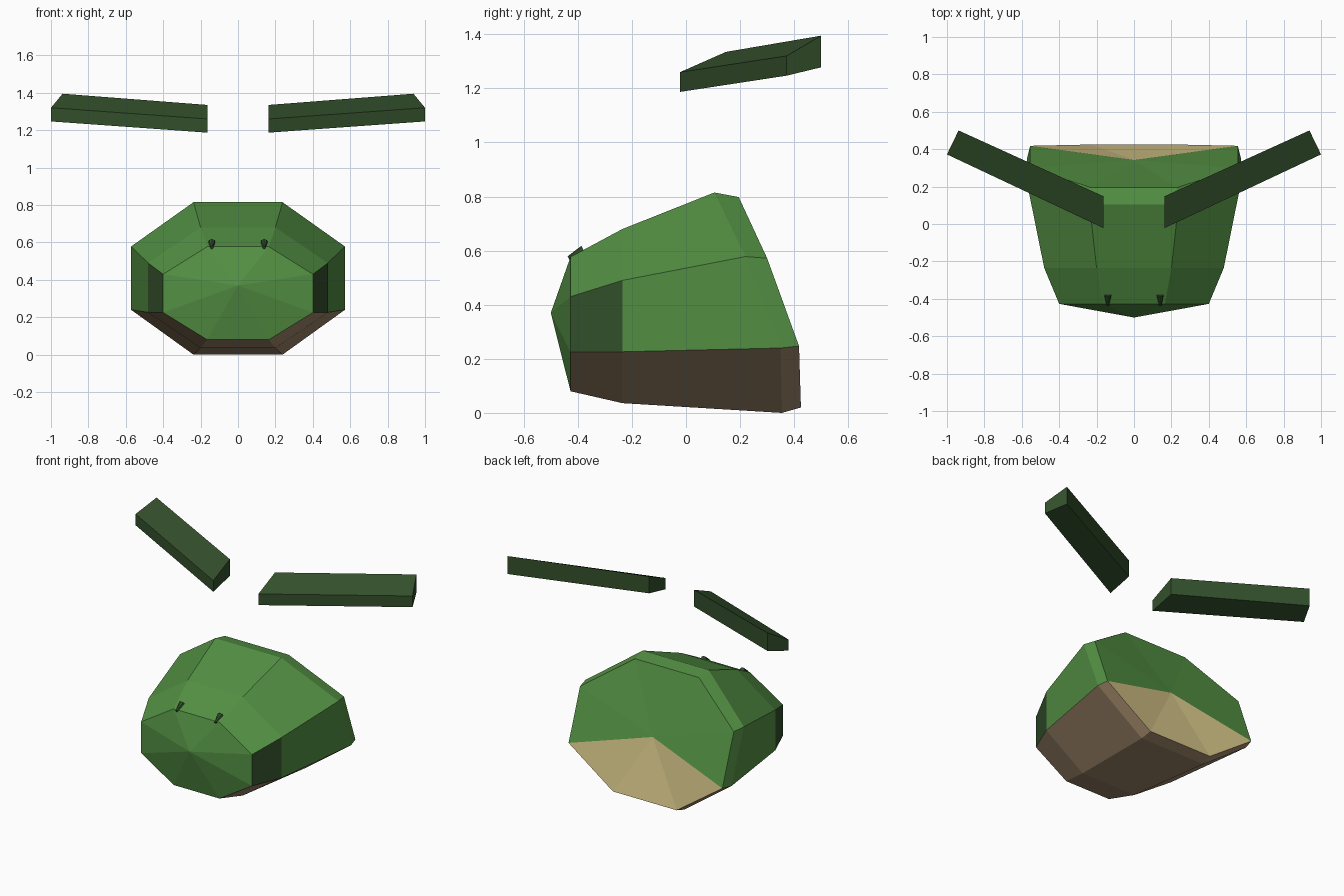
import bpy
import bmesh
from mathutils import Vector

if "Cube" in bpy.data.objects:
    bpy.data.objects.remove(bpy.data.objects["Cube"], do_unlink=True)


def material(name, r, g, b):
    mat = bpy.data.materials.new(name)
    mat.use_nodes = True
    mat.diffuse_color = (r, g, b, 1)
    mat.node_tree.nodes["Principled BSDF"].inputs["Base Color"].default_value = (r, g, b, 1)
    return mat


GREEN = material("leaf green", 0.086, 0.275, 0.056)
DARK = material("dark green", 0.033, 0.08, 0.024)
BROWN = material("belly brown", 0.36, 0.255, 0.15)
TAN = material("tan", 0.67, 0.56, 0.25)


def finish(bm, name, mats):
    bmesh.ops.recalc_face_normals(bm, faces=bm.faces)
    mesh = bpy.data.meshes.new(name)
    bm.to_mesh(mesh)
    bm.free()
    for mat in mats:
        mesh.materials.append(mat)
    obj = bpy.data.objects.new(name, mesh)
    bpy.context.collection.objects.link(obj)
    return obj


def octagon(bm, narrow, wide, levels):
    """Eight-sided ring; levels are (y, z) for top, upper, lower, bottom."""
    half = [(w, y, z) for w, (y, z) in zip((narrow, wide, wide, narrow), levels)]
    ring = half + [(-x, y, z) for x, y, z in reversed(half)]
    return [bm.verts.new(p) for p in ring]


# Body: four octagonal rings from nose to tail, closed by pointed fans
GREEN_I, DARK_I, BROWN_I, TAN_I = range(4)
UNDERSIDE = (2, 3, 4)
CHEEKS = (1, 5)
bm = bmesh.new()
rings = [
    octagon(bm, 0.165, 0.4, [(-0.427, 0.577), (-0.427, 0.43), (-0.427, 0.225), (-0.427, 0.08)]),
    octagon(bm, 0.2, 0.48, [(-0.235, 0.68), (-0.235, 0.49), (-0.235, 0.226), (-0.235, 0.036)]),
    octagon(bm, 0.238, 0.572, [(0.105, 0.815), (0.22, 0.578), (0.35, 0.24), (0.355, 0)]),
    octagon(bm, 0.23, 0.555, [(0.195, 0.798), (0.3, 0.572), (0.418, 0.247), (0.425, 0.02)]),
]
for band, (a, b) in enumerate(zip(rings, rings[1:])):
    for i in range(8):
        j = (i + 1) % 8
        face = bm.faces.new((a[i], a[j], b[j], b[i]))
        if i in UNDERSIDE:
            face.material_index = BROWN_I
        elif band == 0 and i in CHEEKS:
            face.material_index = DARK_I
for ring, tip, under in ((rings[0], (0, -0.5, 0.37), GREEN_I),
                         (rings[-1], (0, 0.342, 0.405), TAN_I)):
    centre = bm.verts.new(tip)
    for i in range(8):
        face = bm.faces.new((ring[i], ring[(i + 1) % 8], centre))
        face.material_index = under if i in UNDERSIDE else GREEN_I
finish(bm, "body", [GREEN, DARK, BROWN, TAN])

# Floating wing slabs: plan corners with bottom and top heights
WING = [(0.163, -0.022, 1.187, 1.26), (1.0, 0.372, 1.247, 1.32),
        (0.938, 0.5, 1.278, 1.395), (0.163, 0.148, 1.225, 1.335)]
for side, label in ((1, "left"), (-1, "right")):
    bm = bmesh.new()
    low = [bm.verts.new((side * x, y, z)) for x, y, z, _ in WING]
    high = [bm.verts.new((side * x, y, z)) for x, y, _, z in WING]
    bm.faces.new(low)
    bm.faces.new(high)
    for i in range(4):
        j = (i + 1) % 4
        bm.faces.new((low[i], low[j], high[j], high[i]))
    finish(bm, label + "_wing", [DARK])

    # Small tapered peg on the brow, leaning forward and down
    back, front = Vector((side * 0.14, -0.378, 0.6)), Vector((side * 0.14, -0.434, 0.572))
    bm = bmesh.new()
    bmesh.ops.create_cone(bm, cap_ends=True, segments=8, radius1=0.02,
                          radius2=0.008, depth=(front - back).length)
    peg = finish(bm, label + "_brow_peg", [DARK])
    peg.location = (back + front) / 2
    peg.rotation_mode = "QUATERNION"
    peg.rotation_quaternion = (front - back).to_track_quat("Z", "Y")
